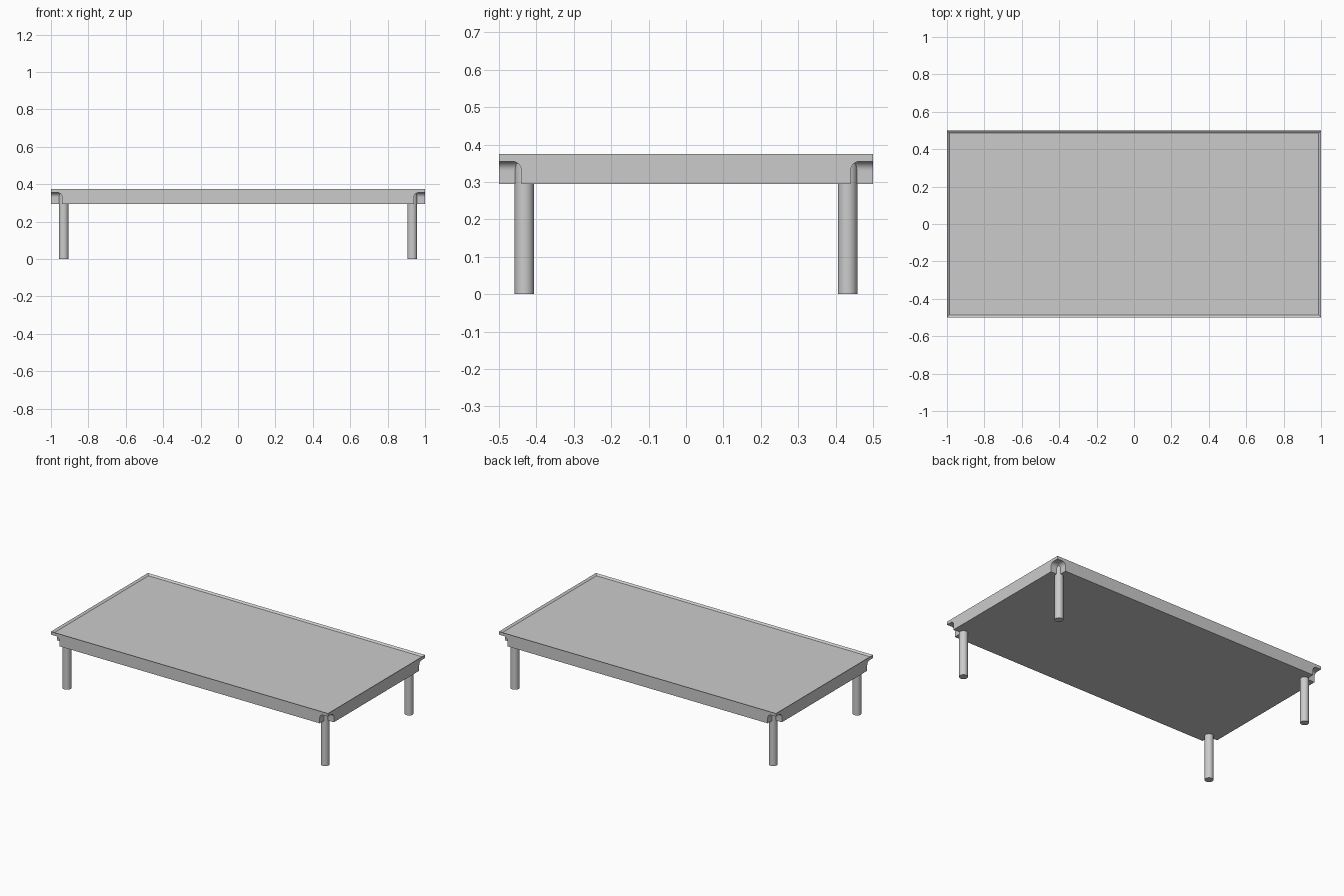
import bpy, bmesh, math

if "Cube" in bpy.data.objects:
    bpy.data.objects.remove(bpy.data.objects["Cube"])

TOP, BOTTOM, LIP = 0.375, 0.295, 0.355


def new_object(name, bm):
    bmesh.ops.recalc_face_normals(bm, faces=bm.faces[:])
    mesh = bpy.data.meshes.new(name)
    bm.to_mesh(mesh)
    bm.free()
    ob = bpy.data.objects.new(name, mesh)
    bpy.context.collection.objects.link(ob)
    return ob


def smooth(ob):
    bpy.ops.object.select_all(action='DESELECT')
    bpy.context.view_layer.objects.active = ob
    ob.select_set(True)
    bpy.ops.object.shade_smooth_by_angle(angle=math.radians(30))


# Table top: slab with a thin raised rim around a shallow recess
bm = bmesh.new()
bmesh.ops.create_cube(bm, size=1)
for v in bm.verts:
    v.co = (v.co.x * 2, v.co.y, TOP if v.co.z > 0 else BOTTOM)
bm.faces.ensure_lookup_table()
top_face = max(bm.faces, key=lambda f: f.calc_center_median().z)
bmesh.ops.inset_region(bm, faces=[top_face], thickness=0.018)
for v in top_face.verts:
    v.co.z -= 0.01
tabletop = new_object("tabletop", bm)

# Corner notches under the lip, with rounded upper inner edges
R = 0.025
levels = [(BOTTOM - 0.05, 0.0)]
for i in range(9):
    a = math.pi / 2 * i / 8
    levels.append((LIP - R + R * math.sin(a), R * (1 - math.cos(a))))
bm = bmesh.new()
for sx in (-1, 1):
    for sy in (-1, 1):
        rings = []
        for z, d in levels:
            x0, y0 = 0.94 + d, 0.44 + d
            rings.append([bm.verts.new((sx * x, sy * y, z)) for x, y in
                          ((x0, y0), (1.05, y0), (1.05, 0.55), (x0, 0.55))])
        for lo, hi in zip(rings, rings[1:]):
            for k in range(4):
                n = (k + 1) % 4
                bm.faces.new((lo[k], lo[n], hi[n], hi[k]))
        bm.faces.new(rings[0])
        bm.faces.new(rings[-1])
cutter = new_object("notch_cutter", bm)
cutter.hide_render = True
mod = tabletop.modifiers.new("notches", 'BOOLEAN')
mod.operation = 'DIFFERENCE'
mod.solver = 'EXACT'
mod.object = cutter
bpy.context.view_layer.objects.active = tabletop
bpy.ops.object.modifier_apply(modifier=mod.name)
bpy.data.objects.remove(cutter)
smooth(tabletop)

# Round legs, showing in the notches up to the lip
for sx, side in ((-1, "left"), (1, "right")):
    for sy, end in ((-1, "front"), (1, "back")):
        bpy.ops.mesh.primitive_cylinder_add(
            vertices=32, radius=0.026, depth=LIP,
            location=(sx * 0.932, sy * 0.432, LIP / 2))
        leg = bpy.context.object
        leg.name = f"{end}_{side}_leg"
        smooth(leg)
